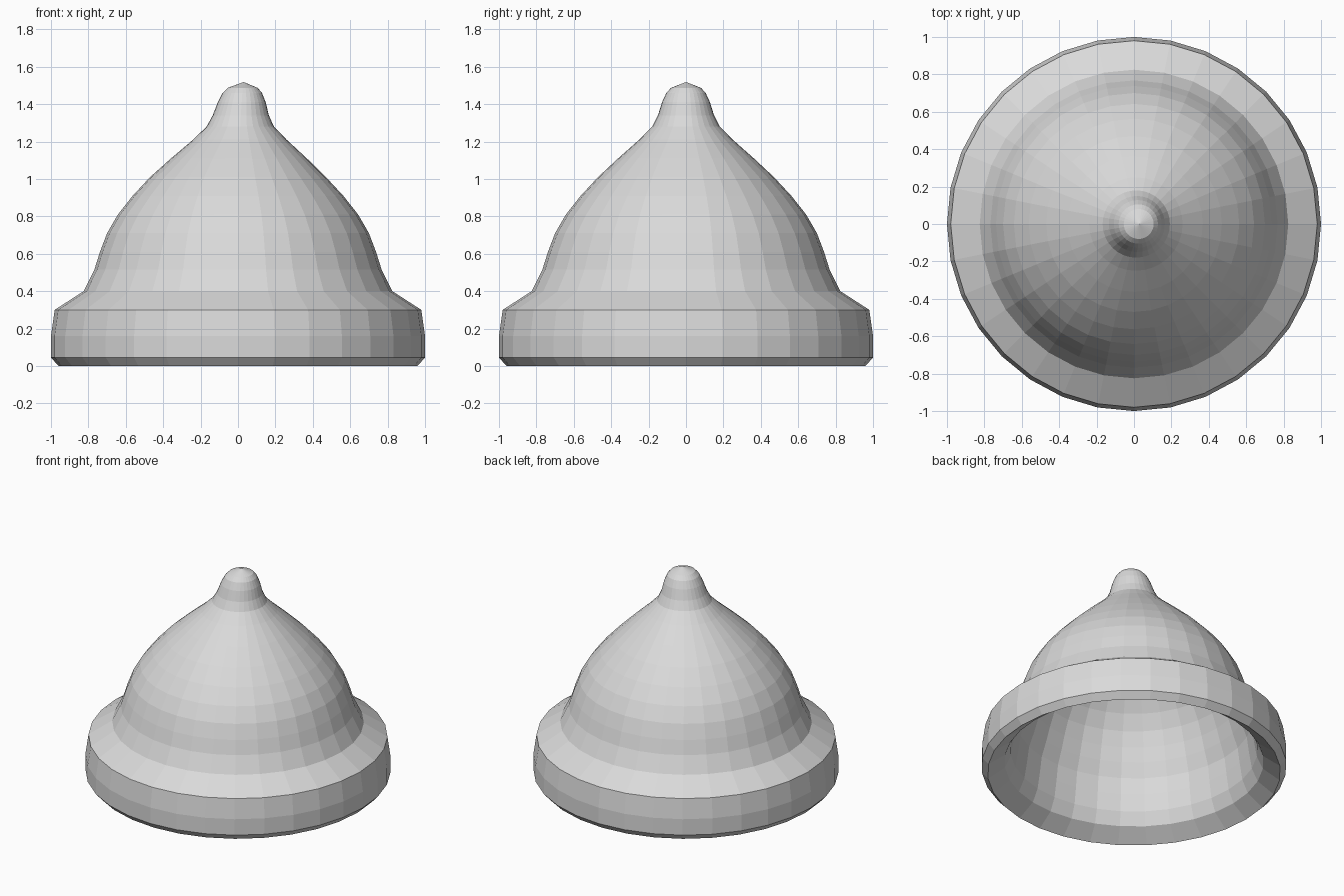
import bpy
import bmesh
from math import cos, sin, tau

cube = bpy.data.objects.get("Cube")
if cube:
    bpy.data.objects.remove(cube)

SIDES = 32
WALL = 0.03

grey = bpy.data.materials.new("light grey")
grey.use_nodes = True
colour = (0.7, 0.7, 0.7, 1)
grey.diffuse_color = colour
grey.node_tree.nodes["Principled BSDF"].inputs["Base Color"].default_value = colour

# Profile parts: radius, height, sideways lean
lining = [(0.775, 0.4, 0), (0.79, 0.29, 0), (0.81, 0.17, 0), (0.85, 0.08, 0)]
rim = [(0.96, 0, 0), (1, 0.045, 0), (1, 0.16, 0), (0.98, 0.3, 0), (0.825, 0.4, 0)]
dome = [(0.768, 0.515, 0), (0.738, 0.61, 0), (0.7, 0.71, 0), (0.642, 0.81, 0),
        (0.563, 0.91, 0), (0.47, 1.01, 0), (0.363, 1.11, 0.005),
        (0.25, 1.21, 0.01), (0.18, 1.28, 0.012)]
knob = [(0.15, 1.34, 0.015), (0.128, 1.41, 0.02), (0.105, 1.46, 0.023),
        (0.08, 1.487, 0.025)]
tip = (0.03, 0, 1.518)

# The inside of the dome follows the outside at the wall thickness
inside = [(r - WALL, z - WALL / 2, lean) for r, z, lean in reversed(dome + knob)]
inner_tip = (tip[0], 0, tip[2] - WALL / 2)


def lathe(name, profile, start, end):
    """Shell turned around z, closed by a fan at each end of its profile."""
    bm = bmesh.new()
    rings = [[bm.verts.new((r * cos(tau * i / SIDES) + lean,
                            r * sin(tau * i / SIDES), z))
              for i in range(SIDES)] for r, z, lean in profile]
    first, last = bm.verts.new(start), bm.verts.new(end)
    for i in range(SIDES):
        j = (i + 1) % SIDES
        bm.faces.new((rings[0][j], rings[0][i], first))
        for low, high in zip(rings, rings[1:]):
            bm.faces.new((low[i], low[j], high[j], high[i]))
        bm.faces.new((rings[-1][i], rings[-1][j], last))
    mesh = bpy.data.meshes.new(name)
    bm.to_mesh(mesh)
    bm.free()
    mesh.materials.append(grey)
    obj = bpy.data.objects.new(name, mesh)
    bpy.context.collection.objects.link(obj)
    return obj


# Hollow dome with a thick flared rim and a small rounded knob
lathe("domed_cap", inside + lining + rim + dome + knob, inner_tip, tip)
